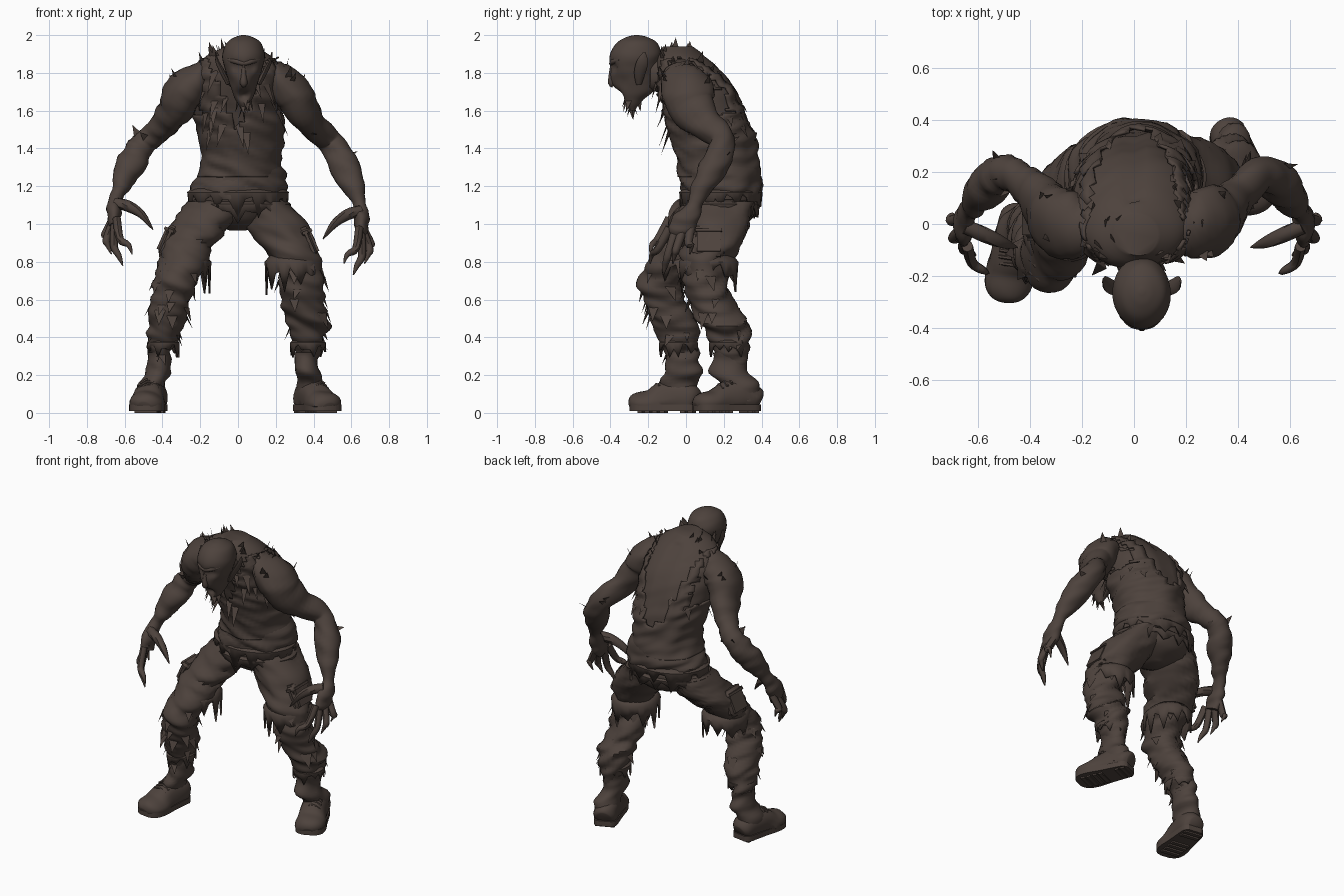
import bpy, bmesh, math, random
from mathutils import Vector, noise

random.seed(4)
if "Cube" in bpy.data.objects:
    bpy.data.objects.remove(bpy.data.objects["Cube"])

grime = bpy.data.materials.new("grimy_brown")
grime.use_nodes = True
grime.diffuse_color = (.075, .055, .046, 1)
grime.node_tree.nodes["Principled BSDF"].inputs["Base Color"].default_value = grime.diffuse_color
grime.node_tree.nodes["Principled BSDF"].inputs["Roughness"].default_value = .9


def finish(name, bm, angle=45):
    """Turn a bmesh into a shaded object."""
    bmesh.ops.recalc_face_normals(bm, faces=bm.faces)
    mesh = bpy.data.meshes.new(name)
    bm.to_mesh(mesh)
    bm.free()
    mesh.materials.append(grime)
    obj = bpy.data.objects.new(name, mesh)
    bpy.context.collection.objects.link(obj)
    bpy.ops.object.select_all(action='DESELECT')
    obj.select_set(True)
    bpy.context.view_layer.objects.active = obj
    bpy.ops.object.shade_smooth_by_angle(angle=math.radians(angle))
    return obj


def spline(rows, steps):
    """Smooth a list of stations (x, y, z, radius, radius)."""
    rows = [Vector(r) for r in rows]
    result = []
    for i in range(len(rows) - 1):
        a, b, c, d = rows[max(i - 1, 0)], rows[i], rows[i + 1], rows[min(i + 2, len(rows) - 1)]
        for k in range(steps):
            t = k / steps
            result.append(b + (c - a) * (t / 2) + (2 * a - 5 * b + 4 * c - d) * (t * t / 2)
                          + (3 * b - a - 3 * c + d) * (t ** 3 / 2))
    return result + [rows[-1]]


def tube(name, rows, sides=20, steps=5, folds=0, level=False, keep=None, grow=0, sculpt=None):
    """Skin elliptical rings; folds adds cloth creases, keep trims faces by rule."""
    path = spline(rows, steps)
    spots = [Vector(r[:3]) for r in path]
    whole = (spots[-1] - spots[0]).normalized()
    reference = Vector((0, 1, 0)) if abs(whole.x) > .8 else Vector((1, 0, 0))
    bm = bmesh.new()
    rings = []
    for i, row in enumerate(path):
        along = (spots[min(i + 1, len(spots) - 1)] - spots[max(i - 1, 0)]).normalized()
        if level:
            along = Vector((0, 0, 1))
        across = (reference - along * reference.dot(along)).normalized()
        other = along.cross(across)
        ring = []
        for s in range(sides):
            turn = math.tau * s / sides
            out = across * math.cos(turn) * (row[3] + grow) + other * math.sin(turn) * (row[4] + grow)
            p = spots[i] + out
            crease = noise.noise(Vector((p.x * 7, p.y * 7, p.z * 20 + p.x * 9)))
            p += out.normalized() * folds * crease
            ring.append(bm.verts.new(sculpt(p) if sculpt else p))
        rings.append(ring)
    for low, high in zip(rings, rings[1:]):
        for s in range(sides):
            n = (s + 1) % sides
            bm.faces.new((low[s], low[n], high[n], high[s]))
    if keep:
        bmesh.ops.delete(bm, geom=[f for f in bm.faces if not keep(f.calc_center_median())], context='FACES')
    else:
        bm.faces.new(rings[0])
        bm.faces.new(rings[-1])
    obj = finish(name, bm)
    if keep:
        obj.modifiers.new("thickness", 'SOLIDIFY').thickness = .012
    return obj


def tatters(name, target, rule, count, length, pull, width=.02):
    """Scatter pointed rags over the chosen part of a surface."""
    chosen = [v for v in target.data.vertices if rule(v.co)]
    bm = bmesh.new()
    for v in random.sample(chosen, min(count, len(chosen))):
        way = (v.normal * .4 + Vector(pull)).normalized()
        side = v.normal.cross(way)
        side = side.normalized() if side.length > .1 else v.normal.orthogonal().normalized()
        size = random.uniform(.6, 1.2)
        base = [v.co + side * width * size, v.co - side * width * size, v.co - v.normal * .012 - way * .02]
        tip = v.co + way * length * size + side * random.uniform(-.02, .02)
        a, b, c, d = [bm.verts.new(p) for p in base + [tip]]
        for corners in ((a, b, c), (a, b, d), (b, c, d), (c, a, d)):
            bm.faces.new(corners)
    return finish(name, bm, 20)


def hem(name, x, y, z, rx, ry, drop, flare=.01, count=44):
    """A ragged band of cloth with a torn lower edge."""
    bm = bmesh.new()
    rows = [[], [], []]
    for i in range(count):
        turn = math.tau * i / count
        way = Vector((math.cos(turn) * rx, math.sin(turn) * ry, 0))
        rag = drop * (random.uniform(.6, 1.1) if i % 3 == 0 else random.uniform(.25, .6))
        for row, down, spread in zip(rows, (0, drop * .2, rag), (-.02, flare, flare * .6)):
            row.append(bm.verts.new(Vector((x, y, z - down)) + way + way.normalized() * spread))
    for top, low in zip(rows, rows[1:]):
        for i in range(count):
            n = (i + 1) % count
            bm.faces.new((top[i], top[n], low[n], low[i]))
    finish(name, bm).modifiers.new("thickness", 'SOLIDIFY').thickness = .01


# Torso and torn vest
trunk = [(0, .18, .965, .04, .06), (0, .19, 1.03, .2, .16), (0, .18, 1.14, .25, .2), (.01, .18, 1.25, .22, .205),
         (.02, .165, 1.36, .2, .205), (.01, .135, 1.5, .22, .215), (0, .1, 1.6, .235, .215),
         (0, .06, 1.7, .245, .215), (0, .015, 1.8, .23, .185), (0, -.025, 1.88, .18, .14), (.01, -.04, 1.94, .08, .08)]


def ribs(p):
    """Hollow the spine and the breastbone."""
    groove = math.exp(-(p.x / .03) ** 2) * .018
    if 1.4 < p.z < 1.9:
        p.y += groove if p.y < .05 else -groove
    return p


def vest_rule(p):
    ragged = noise.noise(p * 30) * .03
    if abs(p.x) > .2 + ragged and p.z > 1.58 + ragged:
        return False
    if p.y < .02:
        return p.z < 1.48 + abs(p.x) * 2.4 + ragged
    return p.z < 1.45 + (p.x / .17) ** 2 * .4 + ragged


torso = tube("torso", trunk, 32, 6, .008, True, sculpt=ribs)
vest = tube("torn_vest", trunk[3:-1], 48, 8, .022, True, vest_rule, .012)
tube("waist_fold", [(0, .18, 1.13, .25, .2), (0, .185, 1.19, .262, .214), (.02, .185, 1.25, .24, .213),
                    (.02, .17, 1.33, .205, .205)], 40, 5, .028, True)
hem("shirt_hem", 0, .185, 1.2, .255, .207, .16, .014)
hem("shirt_underhem", 0, .18, 1.13, .27, .2, .12)
tatters("shoulder_rags", torso, lambda p: p.z > 1.8 and abs(p.x) > .05 and p.y > -.13, 16, .055, (0, .1, .6))
tatters("chest_rags", vest, lambda p: 1.45 < p.z < 1.8 and p.y < 0, 16, .11, (0, -.05, -1))
tatters("back_rags", vest, lambda p: 1.5 < p.z and p.y > .05, 12, .06, (0, .1, -1))

# Head leaning forward, with hollow eyes, open mouth and ears
DENTS = [(-.015, -.4, 1.83, .03, .025), (.075, -.4, 1.83, .03, .025), (.03, -.37, 1.68, .035, .05),
         (-.05, -.35, 1.75, .04, .025), (.11, -.35, 1.75, .04, .025)]


def face(p):
    for x, y, z, reach, depth in DENTS:
        p.y += depth * math.exp(-((p - Vector((x, y, z))).length / reach) ** 2)
    return p


head = tube("head", [(.03, -.285, 1.6, .012, .015), (.03, -.285, 1.65, .04, .05), (.03, -.275, 1.7, .06, .1),
                     (.03, -.28, 1.76, .08, .12), (.03, -.275, 1.83, .1, .13), (.03, -.265, 1.9, .113, .135),
                     (.03, -.26, 1.96, .09, .105), (.03, -.26, 1.99, .045, .055), (.03, -.26, 2, .01, .01)],
            32, 6, .004, True, sculpt=face)
tube("nose", [(.03, -.385, 1.85, .01, .015), (.03, -.39, 1.79, .015, .02), (.03, -.395, 1.745, .02, .018),
              (.03, -.385, 1.73, .01, .01)], 10, 3)
tube("brow", [(-.05, -.35, 1.87, .01, .01), (-.01, -.385, 1.86, .014, .014), (.03, -.395, 1.85, .012, .012),
              (.07, -.385, 1.86, .014, .014), (.11, -.35, 1.87, .01, .01)], 10, 4)
tube("neck", [(0, .02, 1.8, .12, .12), (.01, -.08, 1.8, .1, .11), (.03, -.2, 1.8, .075, .095)], 20, 4, .01)
tatters("chin_rags", head, lambda p: p.z < 1.66, 8, .05, (0, .1, -1), .015)
for side in (-1, 1):
    tube("ear", [(.03 + side * .08, -.25, 1.74, .012, .015), (.03 + side * .11, -.245, 1.8, .014, .03),
                 (.03 + side * .14, -.23, 1.86, .01, .03), (.03 + side * .15, -.22, 1.91, .003, .006)], 8, 3)


# Arms, palms and clawed fingers
def arm(label, side, lift, forward):
    def place(rows):
        return [(x * side, y, z + lift * min(max((1.4 - z) / .4, 0), 1), a, b) for x, y, z, a, b in rows]

    limb = tube(label + "_arm", place([
        (.14, .01, 1.76, .08, .1), (.22, 0, 1.75, .1, .13), (.29, .01, 1.69, .105, .14),
        (.335, .06 - forward, 1.61, .09, .12), (.4, .14 - forward, 1.52, .07, .085), (.475, .195, 1.45, .062, .065),
        (.53, .185, 1.38, .075, .07), (.565, .14, 1.3, .08, .075), (.61, .09, 1.2, .058, .06),
        (.64, .05, 1.11, .038, .045), (.655, .02, 1.05, .04, .055), (.655, -.02, .99, .035, .065),
        (.65, -.04, .94, .022, .05)]), 20, 5, .016)
    tips = [(.7, .03, .84), (.69, -.06, .79), (.63, -.11, .73), (.58, -.18, .79)]
    for i, (x, y, z) in enumerate(tips):
        root = (.66 - i * .006, .025 - i * .037, .98)
        knuckle = (x * .6 + root[0] * .4 + .02, (y + root[1]) / 2 - .015, .87 + (z - .79) * .5)
        tube(label + "_finger", place([(*root, .022, .024), (*knuckle, .021, .021),
                                       (x, y, z + .05, .015, .015), (x - .02, y - .01, z, .003, .003)]), 8, 4)
    tube(label + "_thumb", place([(.65, -.01, 1.07, .03, .03), (.58, -.04, 1.05, .03, .03),
                                  (.51, -.07, 1, .022, .024), (.45, -.09, .92, .003, .003)]), 8, 4)
    tatters(label + "_shoulder_rags", limb, lambda p: p.z > 1.74 and abs(p.x) > .24, 4, .06, (0, 0, .5))
    tatters(label + "_elbow_rags", limb, lambda p: 1.36 < p.z < 1.48, 4, .05, (side * .3, .1, .3))


arm("left", 1, 0, .03)
arm("right", -1, .05, 0)


# Legs, torn trousers, cargo pockets and boots
def leg(label, rows, heel, toe, pocket, tilt):
    limb = tube(label + "_trouser_leg", rows, 28, 7, .03, True)
    x, y, z, a, b = rows[2]
    hem(label + "_thigh_hem", x, y, z, a, b, .2, .014, 30)
    x, y, z, a, b = rows[6]
    hem(label + "_cuff", x, y, z - .02, a * .95, b * .95, .09, 0, 26)
    tatters(label + "_knee_rags", limb, lambda p: .5 < p.z < .8, 18, .08, (0, 0, -.9), .03)
    tatters(label + "_shin_rags", limb, lambda p: .3 < p.z < .45, 6, .06, (0, -.1, -.8))
    # pocket with flap
    bm = bmesh.new()
    for lift, size in ((0, (.06, .17, .16)), (.06, (.075, .185, .06))):
        made = bmesh.ops.create_cube(bm, size=1)["verts"]
        for v in made:
            v.co = Vector((v.co.x * size[0], v.co.y * size[1], v.co.z * size[2] + lift))
    bmesh.ops.bevel(bm, geom=bm.edges[:], offset=.022, segments=3, affect='EDGES')
    bag = finish(label + "_pocket", bm)
    bag.location = pocket
    bag.rotation_euler = (0, tilt, 0)
    # boot
    start, end = Vector((*heel, 0)), Vector((*toe, 0))
    ahead = (end - start).normalized()
    across = Vector((ahead.y, -ahead.x, 0))

    def spot(t, up):
        return (*(start + ahead * t)[:2], up)

    def press(p):
        """Flatten the underside onto the sole."""
        p.z = max(p.z, .03)
        return p
    profile = [(0, .06, .045, .05), (.025, .07, .07, .075), (.1, .085, .078, .1), (.18, .07, .084, .095),
               (.25, .05, .093, .075), (.31, .045, .088, .065), (.345, .04, .065, .05), (.36, .035, .03, .02)]
    tube(label + "_boot_foot", [(*spot(t, up), w, h) for t, up, w, h in profile], 22, 4, .01, sculpt=press)
    x, y = rows[-1][:2]
    tube(label + "_boot_shaft", [(*spot(.1, .06), .07, .09), (*spot(.1, .15), .07, .1),
                                 (x, y, .21, .068, .1), (x, y, .27, .064, .09), (x, y, .32, .066, .088)],
         20, 4, .016, True)
    bm = bmesh.new()
    edge = [(r[0], r[3]) for r in spline([(t, 0, 0, w, 0) for t, up, w, h in profile], 3)]
    edge += [(t, -w) for t, w in reversed(edge)]
    base = bm.faces.new([bm.verts.new(start + ahead * t + across * w) for t, w in edge])
    raised = bmesh.ops.extrude_face_region(bm, geom=[base])["geom"]
    for v in (g for g in raised if isinstance(g, bmesh.types.BMVert)):
        v.co.z += .035
    for v in bm.verts:
        v.co.z += .01
    finish(label + "_boot_sole", bm, 30)
    # tread lugs and laces
    bm = bmesh.new()
    for t in (.03, .07, .18, .22, .26, .3):
        for v in bmesh.ops.create_cube(bm, size=1)["verts"]:
            v.co = start + ahead * (t + v.co.x * .025) + across * v.co.y * .12 + Vector((0, 0, .01 + v.co.z * .02))
    finish(label + "_boot_tread", bm, 30)
    for k in range(3):
        middle = Vector(spot(.17 + k * .025, .18 - k * .014))
        ends = [(*(middle + across * w - Vector((0, 0, abs(w) * .5))), .008, .008) for w in (-.05, 0, .05)]
        tube(label + "_lace", ends, 6, 3)


leg("left", [(.11, .2, 1.12, .16, .17), (.215, .17, .98, .165, .17), (.29, .12, .84, .135, .145),
             (.33, .1, .72, .115, .12), (.345, .13, .6, .11, .12), (.365, .185, .5, .11, .13),
             (.37, .225, .41, .1, .11), (.375, .24, .32, .065, .085), (.365, .23, .22, .06, .08)],
    (.345, .38), (.495, .03), (.38, .12, .9), -.4)
leg("right", [(-.11, .18, 1.12, .16, .17), (-.215, .1, .98, .165, .17), (-.285, -.02, .84, .13, .15),
              (-.325, -.125, .72, .115, .125), (-.35, -.115, .6, .11, .11), (-.375, -.075, .5, .105, .115),
              (-.395, -.04, .41, .09, .11), (-.415, -.025, .32, .06, .085), (-.42, -.02, .22, .055, .08)],
    (-.44, .06), (-.495, -.29), (-.38, .02, .91), .42)
